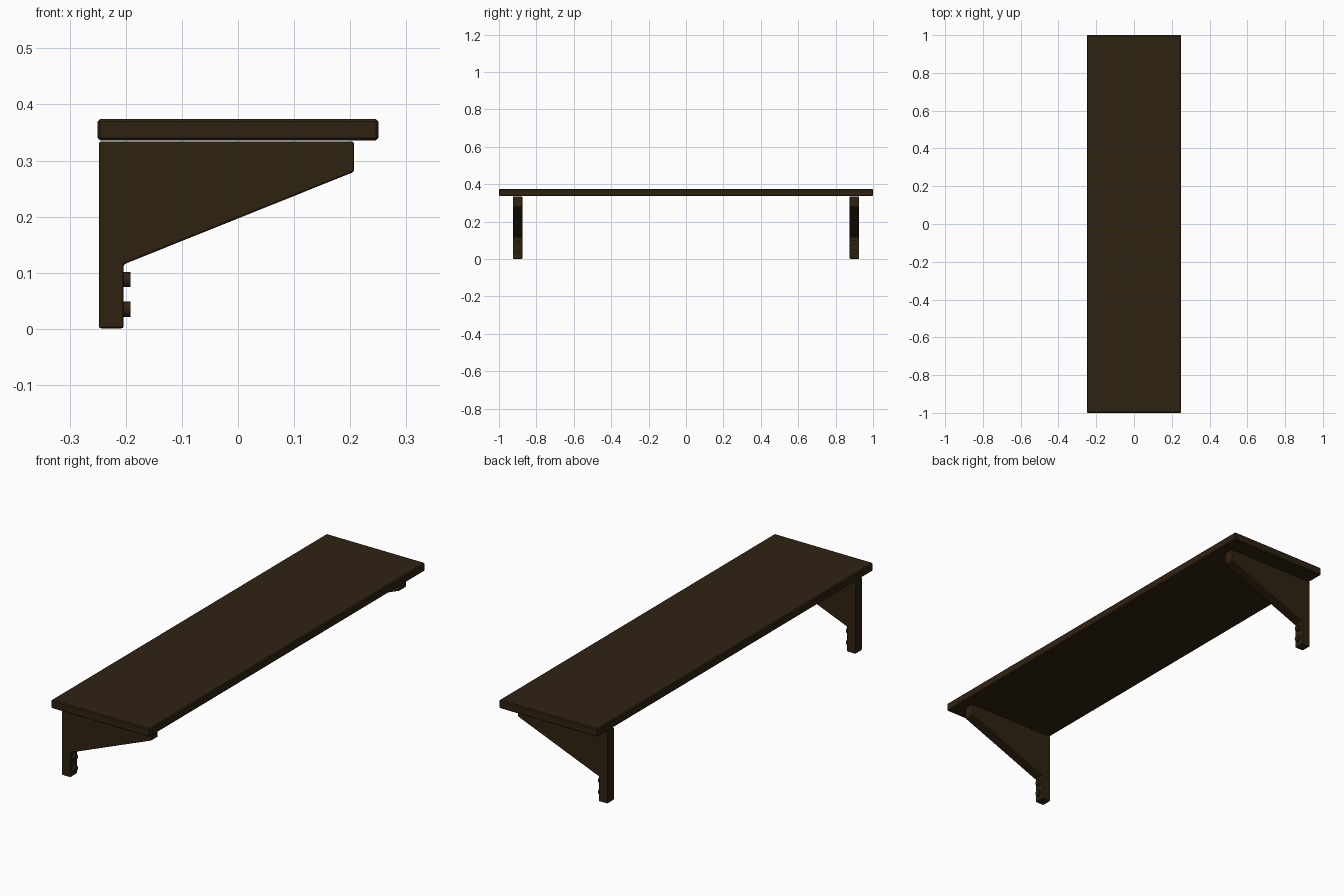
import bpy, bmesh, math
from mathutils import Matrix

if "Cube" in bpy.data.objects:
    bpy.data.objects.remove(bpy.data.objects["Cube"])


def material(name, rgb):
    m = bpy.data.materials.new(name)
    m.diffuse_color = (*rgb, 1)
    m.use_nodes = True
    m.node_tree.nodes["Principled BSDF"].inputs["Base Color"].default_value = m.diffuse_color
    return m


wood = material("dark_brown_wood", (0.028, 0.016, 0.0055))


def finish(bm, name, bevel, segments=1):
    bmesh.ops.recalc_face_normals(bm, faces=bm.faces)
    me = bpy.data.meshes.new(name)
    bm.to_mesh(me)
    bm.free()
    me.materials.append(wood)
    ob = bpy.data.objects.new(name, me)
    bpy.context.collection.objects.link(ob)
    if bevel:
        mod = ob.modifiers.new("soft_edges", 'BEVEL')
        mod.width = bevel
        mod.segments = segments
        mod.limit_method = 'ANGLE'
        mod.angle_limit = math.radians(15)
    return ob


def extruded_profile(name, pts, y0, y1, bevel, segments=1):
    bm = bmesh.new()
    face = bm.faces.new([bm.verts.new((x, y0, z)) for x, z in pts])
    ext = bmesh.ops.extrude_face_region(bm, geom=[face])
    verts = [v for v in ext["geom"] if isinstance(v, bmesh.types.BMVert)]
    bmesh.ops.translate(bm, verts=verts, vec=(0, y1 - y0, 0))
    return finish(bm, name, bevel, segments)


def bolt(name, x0, x1, y, z, r):
    bm = bmesh.new()
    mat = Matrix.Translation(((x0 + x1) / 2, y, z)) @ Matrix.Rotation(math.pi / 2, 4, 'Y')
    bmesh.ops.create_cone(bm, cap_ends=True, segments=12, radius1=r, radius2=r,
                          depth=x1 - x0, matrix=mat)
    return finish(bm, name, 0)


# shelf board
extruded_profile("shelf_board",
                 [(-0.25, 0.336), (0.25, 0.336), (0.25, 0.374), (-0.25, 0.374)],
                 -1, 1, 0.004)

# brackets: wall post, sloped web and blunt tip in one profile
bracket = [(-0.248, 0.001), (-0.204, 0.001), (-0.204, 0.115),
           (0.207, 0.280), (0.207, 0.334), (-0.248, 0.334)]
for side, y in (("front", -0.9), ("back", 0.9)):
    extruded_profile(side + "_bracket", bracket, y - 0.025, y + 0.025, 0.004, 2)
    # bolt heads on the lower post
    for level, z in (("upper", 0.088), ("lower", 0.035)):
        bolt(f"{side}_{level}_bolt", -0.21, -0.192, y, z, 0.0135)
